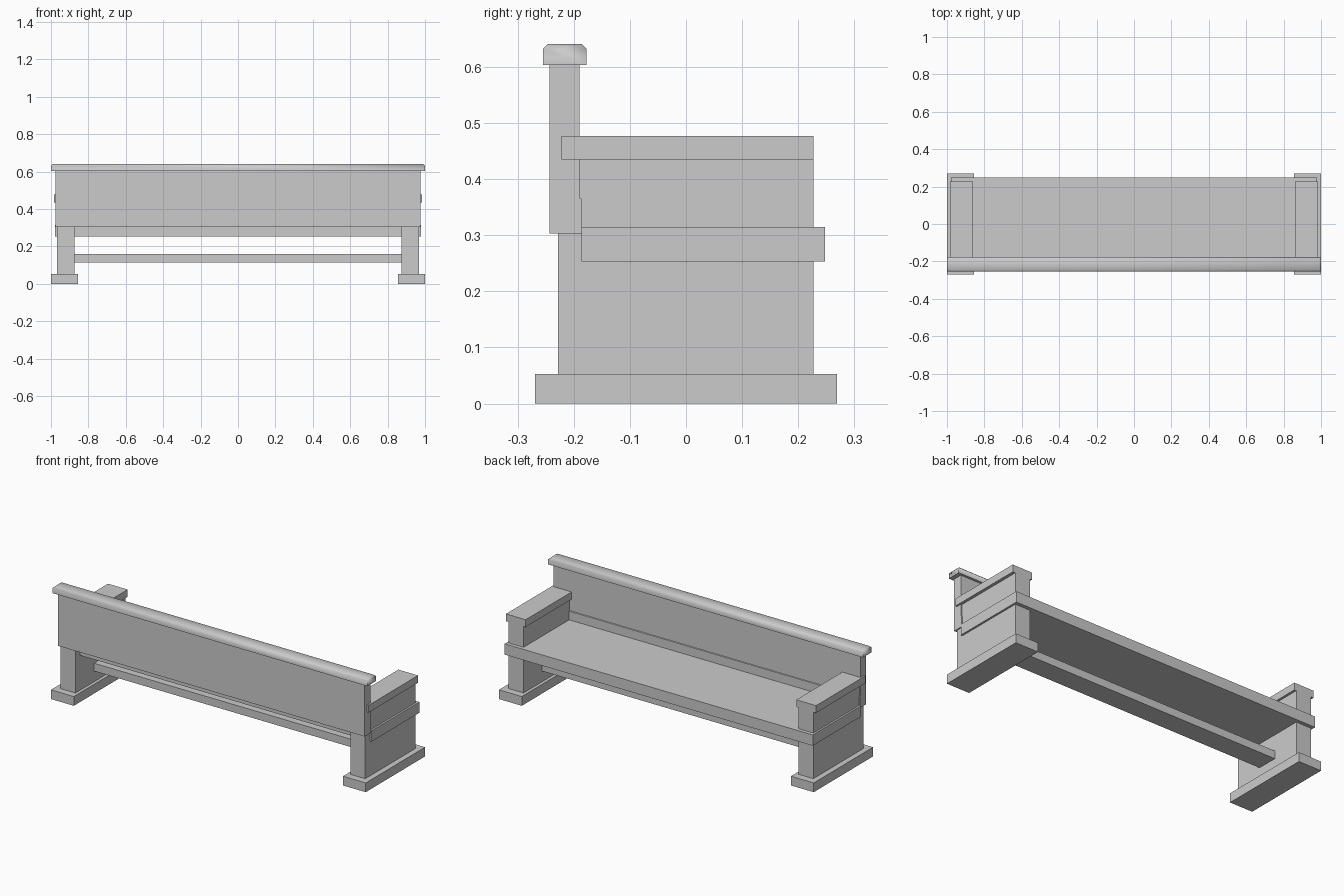
import bpy
import bmesh
import math

if "Cube" in bpy.data.objects:
    bpy.data.objects.remove(bpy.data.objects["Cube"])


def box(name, x, y, z):
    """Box from (min, max) ranges on each axis."""
    bm = bmesh.new()
    bmesh.ops.create_cube(bm, size=1)
    for v in bm.verts:
        for i, r in enumerate((x, y, z)):
            v.co[i] = r[0] if v.co[i] < 0 else r[1]
    return finish(name, bm)


def extrude_x(name, profile, half):
    """Extrude a (y, z) profile from -half to +half along x."""
    bm = bmesh.new()
    face = bm.faces.new([bm.verts.new((-half, y, z)) for y, z in profile])
    new = bmesh.ops.extrude_face_region(bm, geom=[face])["geom"]
    verts = [g for g in new if isinstance(g, bmesh.types.BMVert)]
    bmesh.ops.translate(bm, verts=verts, vec=(2 * half, 0, 0))
    return finish(name, bm)


def finish(name, bm):
    bmesh.ops.recalc_face_normals(bm, faces=bm.faces)
    mesh = bpy.data.meshes.new(name)
    bm.to_mesh(mesh)
    bm.free()
    obj = bpy.data.objects.new(name, mesh)
    bpy.context.collection.objects.link(obj)
    return obj


# End supports: foot, side panel and armrest, one set per side
def pair(name, x0, x1, y, z):
    for side, s in (("left", -1), ("right", 1)):
        box(f"{side}_{name}", sorted((s * x0, s * x1)), y, z)


pair("foot", 0.855, 1.0, (-0.269, 0.269), (0, 0.053))
pair("side_panel", 0.873, 0.968, (-0.228, 0.227), (0.053, 0.435))
pair("armrest", 0.86, 0.985, (-0.222, 0.227), (0.435, 0.477))

# Seat board and the stretcher beneath it
box("seat", (-0.979, 0.979), (-0.186, 0.248), (0.253, 0.315))
box("stretcher", (-0.873, 0.873), (-0.06, 0.06), (0.115, 0.16))

# Backrest with a slightly thicker lower edge
extrude_x("backrest", [(-0.243, 0.303), (-0.186, 0.303), (-0.186, 0.365),
                       (-0.19, 0.367), (-0.19, 0.604), (-0.243, 0.604)], 0.975)

# Top rail with softened upper edges
rail = box("top_rail", (-1, 1), (-0.255, -0.177), (0.603, 0.641))
bm = bmesh.new()
bm.from_mesh(rail.data)
top = [e for e in bm.edges if all(v.co.z > 0.63 for v in e.verts)]
bmesh.ops.bevel(bm, geom=top, offset=0.009, segments=1, affect='EDGES')
bm.to_mesh(rail.data)
bm.free()
bpy.context.view_layer.objects.active = rail
rail.select_set(True)
bpy.ops.object.shade_smooth_by_angle(angle=math.radians(60))
